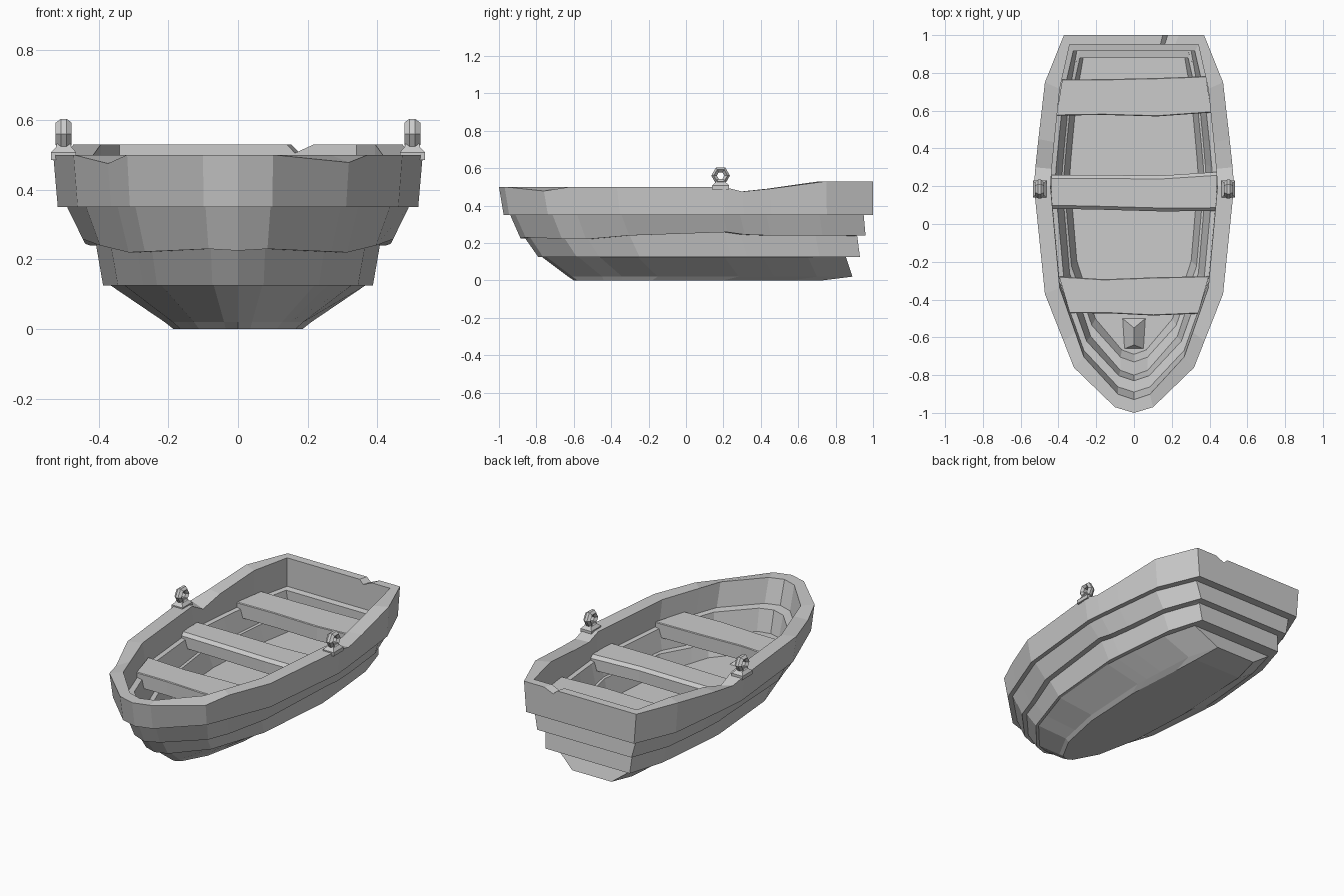
import bpy, bmesh, math, random

if "Cube" in bpy.data.objects:
    bpy.data.objects.remove(bpy.data.objects["Cube"])
random.seed(4)


def finish(name, bm):
    bmesh.ops.recalc_face_normals(bm, faces=bm.faces)
    me = bpy.data.meshes.new(name)
    bm.to_mesh(me)
    bm.free()
    ob = bpy.data.objects.new(name, me)
    bpy.context.collection.objects.link(ob)
    return ob


def loft(name, rings):
    """Skin closed rings of points and cap both ends."""
    bm = bmesh.new()
    vs = [[bm.verts.new(p) for p in r] for r in rings]
    n = len(vs[0])
    for a, b in zip(vs, vs[1:]):
        for i in range(n):
            j = (i + 1) % n
            bm.faces.new((a[i], a[j], b[j], b[i]))
    bm.faces.new(vs[0])
    bm.faces.new(vs[-1])
    return finish(name, bm)


# Half outline, bow to stern: width factor, length factor, sheer, strake wobble
HALF = [(0.19, .015, 0, -.01), (0.6, .12, 0, -.018), (0.704, .19, 0, -.02),
        (0.89, .315, 0, 0), (1, .6, 0, .018), (0.985, .65, -.025, .005),
        (0.955, .725, -.01, 0), (0.89, .875, .03, 0), (None, 1, .03, 0)]
# Stern rim notch: x factor of transom, height change
NOTCH = [(.64, .03), (.48, .005), (.41, .03)]


def outline(z, w, yb, ys, r, outer):
    def pt(side, u, t, sheer, wob, chip=0):
        x = side * w * (r if u is None else u)
        dz = (sheer + chip) if z > .45 else (wob if abs(z - .24) < .01 else 0)
        return (x, yb + t * (ys - yb), z + dz)
    pts = [(0, yb, z - (.015 if z == .24 else 0))]
    for i, h in enumerate(HALF):
        pts.append(pt(1, *h, -.022 if outer and i == 1 else 0))
    for f, dz in NOTCH:
        pts.append(pt(1, r * f, 1, dz, 0))
    for i, h in reversed(list(enumerate(HALF))):
        chip = -.025 if (outer and i == 2) or (not outer and i == 5) else 0
        pts.append(pt(-1, *h, chip))
    return pts


# Hull: stepped overlapping planks outside, over the rim, stepped inside to floor
OUTER = [(0, .185, -.6, .73, .85), (.02, .21, -.63, .89, .62),
         (.125, .365, -.77, .855, .74), (.125, .387, -.79, .93, .72),
         (.24, .41, -.86, .915, .7), (.24, .445, -.885, .96, .7),
         (.35, .49, -.94, .95, .69), (.35, .517, -.975, 1, .69),
         (.5, .53, -1, 1, .7)]
INNER = [(.5, .442, -.93, .95, .77), (.36, .442, -.89, .95, .77),
         (.355, .418, -.83, .915, .77), (.24, .383, -.80, .915, .79),
         (.235, .372, -.73, .88, .77), (.14, .34, -.69, .88, .79)]
loft("hull", [outline(*p, True) for p in OUTER] + [outline(*p, False) for p in INNER])


# Seats: thick planks with slightly worn edges and tapered ends
def seat(name, y0, y1, w0, w1, bevel=.004, top=.39, th=.085):
    rings = []
    for s in (-1, -.4, .3, 1):
        a, b = (random.uniform(-.012, .012) for _ in range(2))
        rings.append([(s * w0, y0 + a, top - th), (s * w0, y0 + a, top - bevel),
                      (s * w0, y0 + a + bevel, top), (s * w1, y1 + b - bevel, top),
                      (s * w1, y1 + b, top - bevel), (s * w1, y1 + b, top - th)])
    loft(name, rings)


seat("stern_seat", .58, .775, .41, .38)
seat("middle_seat", .075, .265, .437, .437, .018)
seat("bow_seat", -.48, -.285, .34, .395)

# Stem knee: small forked wedge inside the bow
loft("stem_knee", [
    [(-.05, -.66, .14), (.05, -.66, .14), (0, -.64, .17)],
    [(-.06, -.5, .14), (.06, -.5, .14), (0, -.55, .2)]])


# Oarlocks: tapered base, neck and hexagonal ring
def square(cx, cy, hx, hy, z):
    return [(cx + a * hx, cy + b * hy, z) for a, b in ((-1, -1), (1, -1), (1, 1), (-1, 1))]


def oarlock(side, x=.5, y=.185):
    x *= side
    loft("oarlock_base", [square(x, y, .036, .046, .485), square(x, y, .036, .046, .507),
                          square(x, y, .022, .03, .522), square(x, y, .018, .02, .54)])
    bm = bmesh.new()
    vs = []
    for px, pr in ((-.008, .05), (.008, .05), (.023, .037), (.01, .02),
                   (-.01, .02), (-.023, .037)):
        vs.append([bm.verts.new((x + px, y + pr * math.cos(k * math.pi / 3),
                                 .56 + pr * math.sin(k * math.pi / 3))) for k in range(6)])
    for i in range(6):
        for k in range(6):
            bm.faces.new((vs[i][k], vs[i][(k + 1) % 6],
                          vs[(i + 1) % 6][(k + 1) % 6], vs[(i + 1) % 6][k]))
    finish("oarlock_ring", bm)


for s in (-1, 1):
    oarlock(s)
